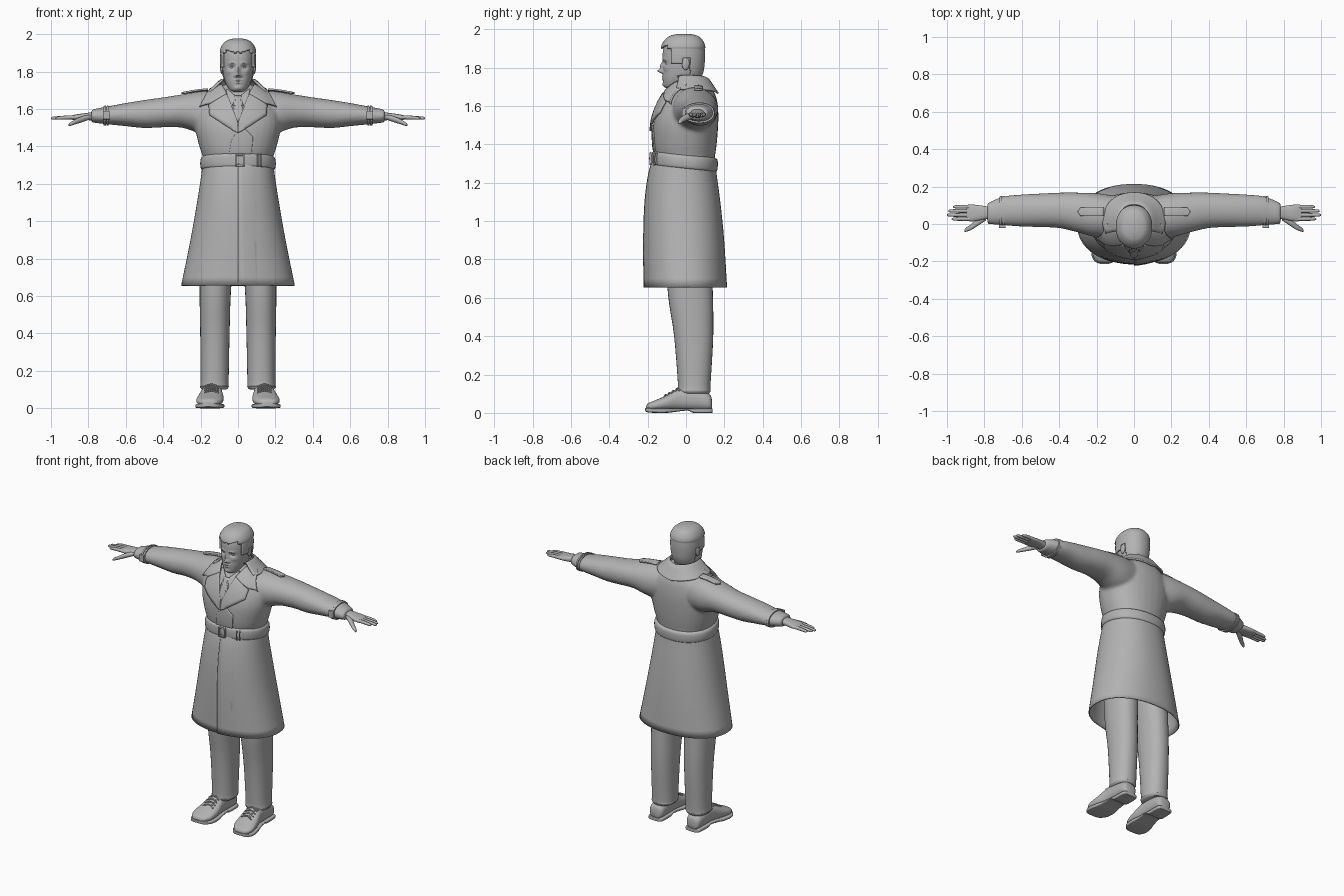
import bpy, bmesh, math
from mathutils import Vector, Matrix
from mathutils.bvhtree import BVHTree

cube = bpy.data.objects.get("Cube")
if cube:
    bpy.data.objects.remove(cube, do_unlink=True)

grey = bpy.data.materials.new("plain_grey")
grey.use_nodes = True
grey.diffuse_color = (0.45, 0.45, 0.45, 1)
grey.node_tree.nodes["Principled BSDF"].inputs["Base Color"].default_value = grey.diffuse_color


def between(a, b, c, d, t):
    """Smooth interpolation from b to c."""
    return 0.5 * (2 * b + (c - a) * t + (2 * a - 5 * b + 4 * c - d) * t * t
                  + (3 * b - a - 3 * c + d) * t ** 3)


def loft(bm, axis, sections, sides=32, steps=4, power=2.2, side=1, caps=True):
    """Skin through sections (position, low a, high a, low b, high b) along an axis."""
    keys = [Vector(s) for s in sections]
    keys = [keys[0]] + keys + [keys[-1]]
    stations = [between(*keys[i:i + 4], k / steps)
                for i in range(len(keys) - 3) for k in range(steps)] + [keys[-1]]
    rings = []
    for pos, a0, a1, b0, b1 in stations:
        ring = []
        for j in range(sides):
            angle = math.tau * j / sides
            c, s = math.cos(angle), math.sin(angle)
            a = (a0 + a1) / 2 + (a1 - a0) / 2 * math.copysign(abs(c) ** (2 / power), c)
            b = (b0 + b1) / 2 + (b1 - b0) / 2 * math.copysign(abs(s) ** (2 / power), s)
            x, y, z = {"x": (pos, a, b), "y": (a, pos, b), "z": (a, b, pos)}[axis]
            ring.append(bm.verts.new((x * side, y, z)))
        rings.append(ring)
    for low, high in zip(rings, rings[1:]):
        for j in range(sides):
            n = (j + 1) % sides
            bm.faces.new((low[j], low[n], high[n], high[j]))
    if caps:
        bm.faces.new(rings[0])
        bm.faces.new(rings[-1])


def even(rows):
    """Left-right symmetric sections from (height, half width, front, back)."""
    return [(z, -w, w, front, back) for z, w, front, back in rows]


def ball(bm, centre, radii):
    matrix = Matrix.Translation(centre) @ Matrix.Diagonal((*radii, 1))
    bmesh.ops.create_uvsphere(bm, u_segments=20, v_segments=12, radius=1, matrix=matrix)


def finish(bm, name, keep=None, warp=None, thick=0):
    if keep:
        drop = [f for f in bm.faces if not keep(f.calc_center_median())]
        bmesh.ops.delete(bm, geom=drop, context="FACES")
    if warp:
        for v in bm.verts:
            warp(v.co)
    bmesh.ops.recalc_face_normals(bm, faces=bm.faces)
    mesh = bpy.data.meshes.new(name)
    bm.to_mesh(mesh)
    bm.free()
    mesh.materials.append(grey)
    mesh.shade_smooth()
    mesh.set_sharp_from_angle(angle=math.radians(45))
    obj = bpy.data.objects.new(name, mesh)
    bpy.context.collection.objects.link(obj)
    if thick:
        shell = obj.modifiers.new("thickness", "SOLIDIFY")
        shell.thickness, shell.offset = thick, 0
    return obj


def surface(obj):
    bpy.context.view_layer.update()
    return BVHTree.FromObject(obj, bpy.context.evaluated_depsgraph_get())


def drape(name, outlines, tree, lift, thick, above=False, both=True):
    """Lay flat outlines onto a surface, from the front or from above."""
    bm = bmesh.new()
    for outline in outlines:
        for side in ((1, -1) if both else (1,)):
            bm.faces.new([bm.verts.new((x * side, v, 3) if above else (x * side, -3, v))
                          for x, v in outline])
    bmesh.ops.triangulate(bm, faces=bm.faces)
    bmesh.ops.subdivide_edges(bm, edges=bm.edges, cuts=7, use_grid_fill=True)
    ray = Vector((0, 0, -1)) if above else Vector((0, 1, 0))
    for v in bm.verts:
        spot, normal = tree.ray_cast(v.co, ray)[:2]
        if spot is None:
            spot, normal = tree.find_nearest(Vector((v.co.x, -0.1, v.co.z)))[:2]
        v.co = spot + normal * lift
    return finish(bm, name, thick=thick)


# Upper coat: torso and sleeves fused into one skin
bm = bmesh.new()
loft(bm, "z", even([(1.27, .18, -.155, .145), (1.33, .185, -.16, .15), (1.4, .207, -.172, .16),
                    (1.5, .23, -.172, .168), (1.58, .225, -.152, .168), (1.65, .19, -.117, .157),
                    (1.7, .13, -.077, .13), (1.73, .08, -.05, .1)]))
for side in (1, -1):
    loft(bm, "x", [(.1, -.06, .15, 1.47, 1.7), (.2, -.07, .165, 1.47, 1.695),
                   (.3, -.045, .168, 1.5, 1.678), (.4, -.022, .168, 1.502, 1.662),
                   (.5, -.017, .163, 1.498, 1.648), (.6, -.014, .158, 1.508, 1.632),
                   (.7, -.007, .147, 1.518, 1.613), (.785, 0, .112, 1.528, 1.597)],
         power=2.1, side=side)
coat = finish(bm, "coat_top")
fuse = coat.modifiers.new("fuse", "REMESH")
fuse.mode, fuse.voxel_size, fuse.use_smooth_shade = "VOXEL", 0.01, True
relax = coat.modifiers.new("relax", "SMOOTH")
relax.factor, relax.iterations = 0.5, 6
coat_skin = surface(coat)

# Coat skirt and its front overlap
skirt = even([(1.33, .183, -.16, .148), (1.25, .192, -.185, .155), (1.1, .215, -.205, .175),
              (.9, .25, -.212, .195), (.655, .3, -.21, .21)])
bm = bmesh.new()
loft(bm, "z", skirt, sides=64, caps=False)
finish(bm, "coat_skirt", thick=.008)


def lift_flap(co):
    co.y -= .009 * max(0, 1 - co.x / .12)


bm = bmesh.new()
loft(bm, "z", skirt, sides=64, caps=False)
finish(bm, "skirt_overlap", keep=lambda c: c.y < 0 and 0 < c.x < .12, warp=lift_flap, thick=.005)


# Belt, lower at the back, with buckle and loop
def tilt(co):
    co.z -= .1 * co.y


bm = bmesh.new()
loft(bm, "z", even([(1.272, .186, -.17, .15), (1.28, .198, -.178, .162), (1.308, .202, -.18, .166),
                    (1.335, .198, -.178, .164), (1.345, .186, -.17, .152)]), sides=48)
belt_skin = surface(finish(bm, "belt", warp=tilt))


def rect(x0, x1, z0, z1):
    return [(x0, z0), (x1, z0), (x1, z1), (x0, z1)]


drape("belt_buckle", [rect(-.014, -.007, 1.297, 1.355), rect(.027, .034, 1.297, 1.355),
                      rect(-.007, .027, 1.297, 1.304), rect(-.007, .027, 1.348, 1.355)],
      belt_skin, .006, .012, both=False)
drape("belt_loop", [rect(.1, .106, 1.295, 1.352), rect(.116, .122, 1.295, 1.352)],
      belt_skin, .006, .01, both=False)

# Lapels, collar, shirt and tie
drape("shirt_collar", [[(.008, 1.66), (.06, 1.705), (.062, 1.65), (.035, 1.605)]],
      coat_skin, .006, .008)
drape("tie", [[(-.017, 1.662), (.017, 1.662), (.011, 1.628), (.026, 1.53), (-.026, 1.53),
               (-.011, 1.628)]], coat_skin, .011, .01, both=False)
drape("lapels", [[(.058, 1.675), (.15, 1.615), (.145, 1.562), (.03, 1.487), (-.002, 1.47),
                  (.003, 1.53)]], coat_skin, .012, .01)
drape("collar_fronts", [[(.08, 1.72), (.15, 1.69), (.202, 1.607), (.143, 1.622), (.056, 1.672)]],
      coat_skin, .015, .01)
drape("chest_overlap", [[(.03, 1.5), (-.01, 1.475), (-.035, 1.43), (-.048, 1.35), (.07, 1.35),
                         (.08, 1.45)]], coat_skin, .002, .008, both=False)


def raise_sides(co):
    co.z += .14 * abs(co.x)


bm = bmesh.new()
loft(bm, "z", even([(1.745, .085, -.09, .102), (1.735, .098, -.1, .118), (1.7, .13, -.12, .142),
                    (1.665, .165, -.14, .166)]), sides=48, caps=False)
finish(bm, "collar_back", keep=lambda c: c.y > -.04, warp=raise_sides, thick=.01)
drape("shoulder_straps", [[(.16, .045), (.285, .045), (.3, .065), (.285, .085), (.16, .085)]],
      coat_skin, .008, .01, above=True)

# Cuff straps, hands and fingers
straps, hands = bmesh.new(), bmesh.new()
for side in (1, -1):
    for x in (.698, .712):
        loft(straps, "x", [(x - .006, -.013, .15, 1.511, 1.619), (x + .006, -.013, .148, 1.512, 1.616)],
             side=side, steps=1)
    loft(straps, "x", [(.688, -.022, -.004, 1.545, 1.59), (.722, -.022, -.004, 1.545, 1.59)],
         side=side, steps=1, power=6)
    loft(hands, "x", [(.76, .03, .09, 1.535, 1.588), (.8, .024, .096, 1.54, 1.58),
                      (.86, .014, .104, 1.54, 1.572), (.895, .017, .102, 1.544, 1.564)],
         side=side, power=2.6)
    for y, tip in ((.027, .975), (.048, 1), (.07, .993), (.092, .968)):
        loft(hands, "x", [(.87, y - .01, y + .01, 1.545, 1.567), (.93, y - .01, y + .01, 1.544, 1.564),
                          (tip - .012, y - .008, y + .008, 1.543, 1.559),
                          (tip, y - .003, y + .003, 1.548, 1.554)], sides=12, side=side)
    loft(hands, "x", [(.79, .02, .06, 1.545, 1.57), (.83, -.006, .035, 1.53, 1.562),
                      (.87, -.032, .0, 1.518, 1.544), (.9, -.042, -.022, 1.508, 1.526),
                      (.906, -.04, -.034, 1.51, 1.518)], sides=16, side=side)
finish(straps, "cuff_straps")
finish(hands, "hands")

# Trousers and laced shoes
legs, shoes, soles, laces = (bmesh.new() for _ in range(4))
for side in (1, -1):
    loft(legs, "z", [(.1, .062, .192, -.035, .12), (.115, .05, .203, -.045, .128),
                     (.15, .05, .2, -.042, .128), (.4, .045, .202, -.062, .142),
                     (.62, .038, .205, -.094, .14), (.9, .015, .2, -.11, .13),
                     (1.1, 0, .17, -.11, .12)], side=side)
    loft(shoes, "y", [(.135, .115, .165, .02, .07), (.12, .09, .185, .012, .1),
                      (.05, .084, .192, .012, .125), (-.03, .083, .197, .012, .128),
                      (-.1, .077, .215, .012, .092), (-.16, .084, .222, .012, .066),
                      (-.197, .11, .204, .014, .05), (-.208, .135, .18, .02, .035)],
         side=side, power=2.4)
    loft(soles, "y", [(.138, .11, .17, 0, .022), (.125, .086, .19, 0, .024), (.04, .084, .194, 0, .024),
                      (.01, .084, .195, .012, .024), (-.05, .08, .205, .006, .024),
                      (-.1, .073, .22, 0, .024), (-.16, .078, .228, 0, .024),
                      (-.2, .105, .21, .003, .026), (-.213, .135, .18, .01, .026)],
         side=side, power=5)
    for i in range(4):
        y, z = -.045 - .02 * i, .128 - .011 * i
        for slant in (-.01, .01):
            loft(laces, "x", [(.105, y - slant - .004, y - slant + .004, z - .016, z - .008),
                              (.142, y - .004, y + .004, z - .004, z + .004),
                              (.18, y + slant - .004, y + slant + .004, z - .016, z - .008)],
                 sides=8, side=side)
finish(legs, "trousers")
finish(shoes, "shoes")
finish(soles, "shoe_soles")
finish(laces, "shoe_laces")

# Head: smooth skull with the face pushed in and out by soft bumps (x, z, spread x, spread z, depth)
skull = even([(1.692, .025, -.1, -.04), (1.705, .047, -.115, .01), (1.74, .067, -.12, .06),
              (1.78, .078, -.12, .08), (1.83, .084, -.121, .087), (1.88, .085, -.121, .088),
              (1.92, .08, -.11, .083), (1.95, .058, -.082, .06), (1.961, .025, -.045, .025)])
bumps = [(0, 1.782, .013, .01, .027), (0, 1.806, .009, .02, .016), (.014, 1.776, .007, .006, .008),
         (.033, 1.823, .016, .01, -.013), (.032, 1.845, .022, .006, .005),
         (0, 1.754, .02, .004, .006), (0, 1.741, .016, .005, .006), (0, 1.711, .018, .011, .006),
         (.05, 1.795, .016, .012, .004)]


def sculpt(co):
    if co.y < -.03:
        x, z = co.x, co.z
        for bx, bz, sx, sz, depth in bumps:
            co.y -= depth * math.exp(-((abs(x) - bx) / sx) ** 2 - ((z - bz) / sz) ** 2)


bm = bmesh.new()
loft(bm, "z", skull, sides=96, steps=10)
finish(bm, "head", warp=sculpt)

bm = bmesh.new()
loft(bm, "z", even([(1.6, .075, -.07, .085), (1.68, .066, -.068, .072), (1.77, .064, -.06, .074)]))
finish(bm, "neck")

bm = bmesh.new()
for side in (1, -1):
    ball(bm, (.033 * side, -.094, 1.823), (.014, .012, .01))
finish(bm, "eyes")
bm = bmesh.new()
for side in (1, -1):
    ball(bm, (.087 * side, -.002, 1.822), (.009, .02, .034))
finish(bm, "ears")


# Hair: outer shell of the skull above the hairline
def hairy(c):
    if c.y < -.07:
        return c.z > 1.897 + .35 * abs(abs(c.x) - .015) * (abs(c.x) < .06)
    return c.z > (1.825 if c.y < -.02 else 1.852 if c.y < .02 else 1.735)


def puff(co):
    centre = Vector((0, -.015, 1.85))
    co += (co - centre).normalized() * (.006 + .004 * (co.z > 1.9))


bm = bmesh.new()
loft(bm, "z", skull, sides=96, steps=10)
finish(bm, "hair", keep=hairy, warp=puff, thick=.01)
